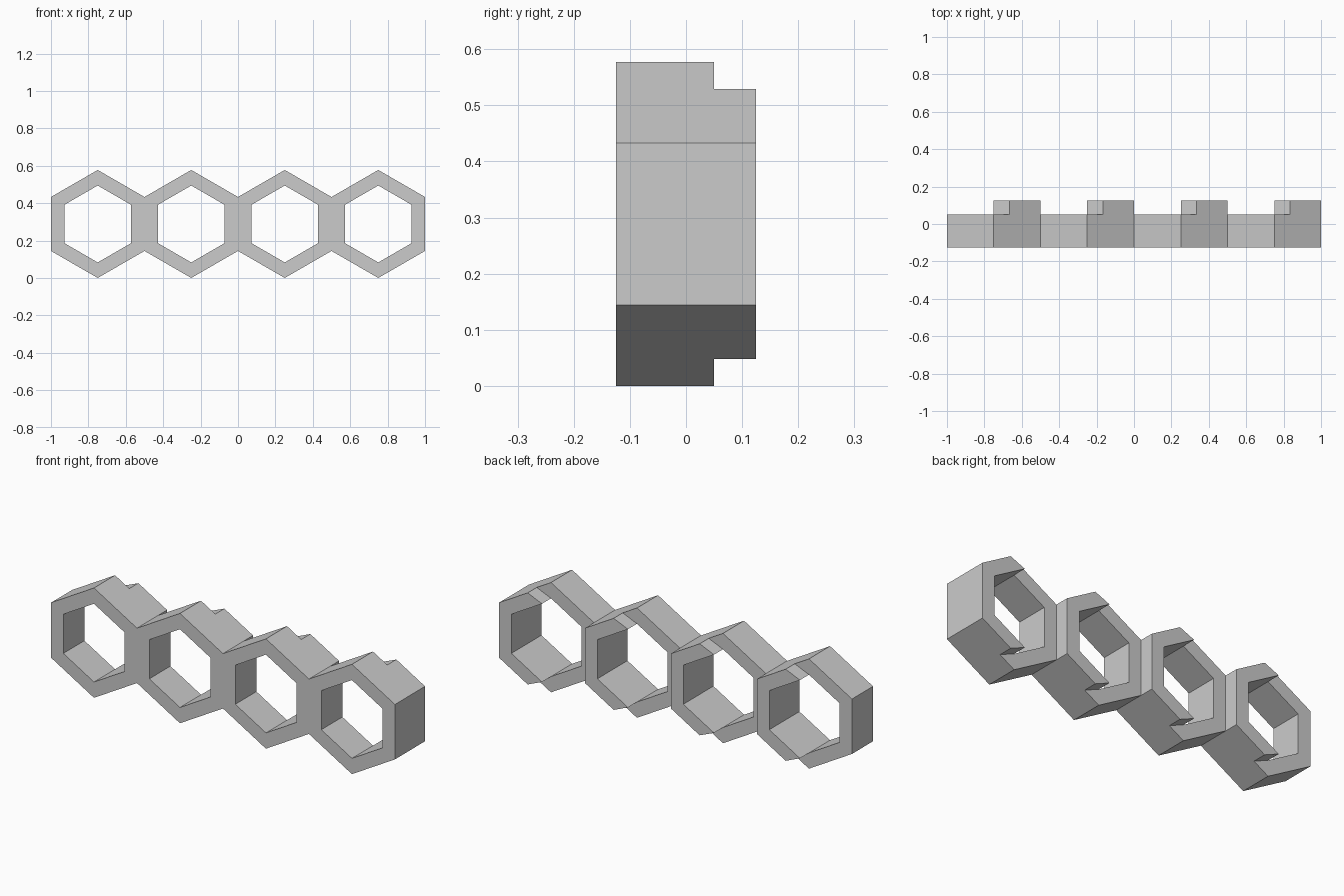
import bpy
import bmesh
import math
from mathutils import Vector

cube = bpy.data.objects.get("Cube")
if cube:
    bpy.data.objects.remove(cube)

PITCH = 0.5                                # width of a ring across its flats
COUNT = 4
OUTER = PITCH / math.sqrt(3)
INNER = 0.178 * 2 / math.sqrt(3)
WALL = PITCH / 2 - 0.178
FRONT, STEP, BACK = -0.125, 0.05, 0.125

grey = bpy.data.materials.new("light_grey")
grey.use_nodes = True
colour = (0.6, 0.6, 0.6, 1)
grey.diffuse_color = colour
grey.node_tree.nodes["Principled BSDF"].inputs["Base Color"].default_value = colour


def hexagon(radius):
    """Corners clockwise from the top."""
    return [Vector((radius * math.sin(k * math.pi / 3),
                    radius * math.cos(k * math.pi / 3))) for k in range(6)]


outer, inner = hexagon(OUTER), hexagon(INNER)

# Where the left wall's inner plane, carried on, meets the right slopes
cut = WALL / (2 * math.sin(math.pi / 3) * math.cos(math.pi / 3))
cut /= 2 * math.cos(math.pi / 3)
cut_z = OUTER - cut * math.tan(math.pi / 6)
top_cut, bottom_cut = Vector((cut, cut_z)), Vector((cut, -cut_z))

# Right arm is full depth; left arm and mitre wedges stop at the step
right_cells = [
    (inner[0], top_cut, outer[1], inner[1]),
    (inner[1], outer[1], outer[2], inner[2]),
    (inner[2], outer[2], bottom_cut, inner[3]),
]
left_cells = [(inner[k], outer[k], outer[(k + 1) % 6], inner[(k + 1) % 6])
              for k in (3, 4, 5)]
wedges = [(inner[0], outer[0], top_cut), (inner[3], bottom_cut, outer[3])]

bm = bmesh.new()
verts, faces = {}, {}


def vert(x, y, z):
    key = (round(x, 4), round(y, 4), round(z, 4))
    if key not in verts:
        verts[key] = bm.verts.new((x, y, z))
    return verts[key]


def toggle_face(corners):
    """Add a face, or drop it where two cells meet."""
    key = frozenset(corners)
    if key in faces:
        bm.faces.remove(faces.pop(key))
    else:
        faces[key] = bm.faces.new(corners)


def prism(cell, x, y0, y1):
    near = [vert(p.x + x, y0, p.y + OUTER) for p in cell]
    far = [vert(p.x + x, y1, p.y + OUTER) for p in cell]
    toggle_face(near)
    toggle_face(far[::-1])
    for i in range(len(cell)):
        j = (i + 1) % len(cell)
        toggle_face([near[j], near[i], far[i], far[j]])


# Row of joined rings
for n in range(COUNT):
    x = (n - (COUNT - 1) / 2) * PITCH
    for cell in right_cells + left_cells + wedges:
        prism(cell, x, FRONT, STEP)
    for cell in right_cells:
        prism(cell, x, STEP, BACK)

bmesh.ops.delete(bm, geom=[e for e in bm.edges if not e.link_faces], context='EDGES')
bmesh.ops.recalc_face_normals(bm, faces=bm.faces[:])
mesh = bpy.data.meshes.new("hexagon_ring_row")
bm.to_mesh(mesh)
bm.free()
mesh.materials.append(grey)
bpy.context.collection.objects.link(bpy.data.objects.new("hexagon_ring_row", mesh))
